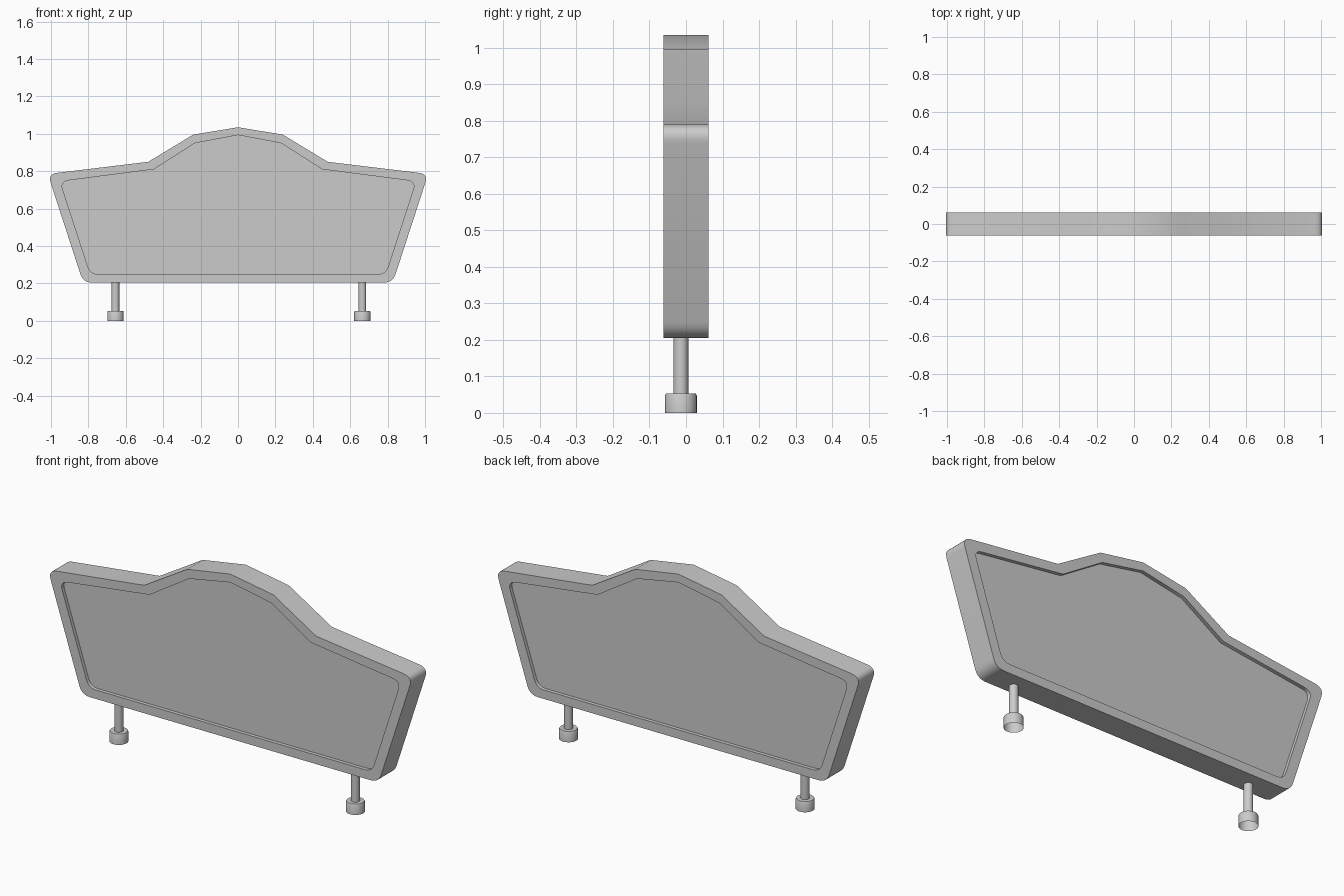
import bpy, bmesh, math
from mathutils import Vector

if "Cube" in bpy.data.objects:
    bpy.data.objects.remove(bpy.data.objects["Cube"])


def finish(name, bm):
    bmesh.ops.recalc_face_normals(bm, faces=bm.faces)
    mesh = bpy.data.meshes.new(name)
    bm.to_mesh(mesh)
    bm.free()
    ob = bpy.data.objects.new(name, mesh)
    bpy.context.collection.objects.link(ob)
    bpy.ops.object.select_all(action='DESELECT')
    ob.select_set(True)
    bpy.context.view_layer.objects.active = ob
    bpy.ops.object.shade_smooth_by_angle(angle=math.radians(30))
    return ob


def fillet(prev, corner, nxt, d, steps=6):
    p, c, n = Vector(prev), Vector(corner), Vector(nxt)
    a = c + (p - c).normalized() * d
    b = c + (n - c).normalized() * d
    return [a * (1 - t) ** 2 + c * 2 * t * (1 - t) + b * t * t
            for t in (i / steps for i in range(steps + 1))]


def outline(peak, crest, shoulder, top, bottom, d_top, d_bottom):
    # right half from peak down to the base, then mirrored
    half = [Vector(crest), Vector(shoulder)]
    half += fillet(shoulder, top, bottom, d_top)
    half += fillet(top, bottom, (0, bottom[1]), d_bottom)
    return [Vector((0, peak))] + half + [Vector((-p.x, p.y)) for p in reversed(half)]


# Headboard: thick frame with a shallow recess on both faces
outer = outline(1.035, (0.24, 0.995), (0.48, 0.85), (1.017, 0.785), (0.828, 0.205), 0.05, 0.045)
inner = outline(0.993, (0.23, 0.95), (0.45, 0.81), (0.951, 0.745), (0.79, 0.25), 0.045, 0.04)
half_depth, recess = 0.062, 0.018
layers = [(inner, recess - half_depth), (inner, -half_depth), (outer, -half_depth),
          (outer, half_depth), (inner, half_depth), (inner, half_depth - recess)]
bm = bmesh.new()
loops = [[bm.verts.new((p.x, y, p.y)) for p in pts] for pts, y in layers]
for a, b in zip(loops, loops[1:]):
    for i in range(len(a)):
        j = (i + 1) % len(a)
        bm.faces.new((a[i], a[j], b[j], b[i]))
bm.faces.new(loops[0])
bm.faces.new(loops[-1])
finish("headboard", bm)


def lathe(name, profile, x, y, sides=32):
    bm = bmesh.new()
    rings = [[bm.verts.new((x + r * math.cos(2 * math.pi * i / sides),
                            y + r * math.sin(2 * math.pi * i / sides), z))
              for i in range(sides)] for r, z in profile]
    for a, b in zip(rings, rings[1:]):
        for i in range(sides):
            j = (i + 1) % sides
            bm.faces.new((a[i], a[j], b[j], b[i]))
    return finish(name, bm)


# Posts standing in open-bottomed round feet
for side, x in (("left", -0.655), ("right", 0.665)):
    lathe(side + "_post", [(0.0205, 0.05), (0.0205, 0.206)], x, -0.014)
    lathe(side + "_foot", [(0.0435, 0), (0.0435, 0.048), (0.041, 0.053), (0.0205, 0.053)], x, -0.014)
